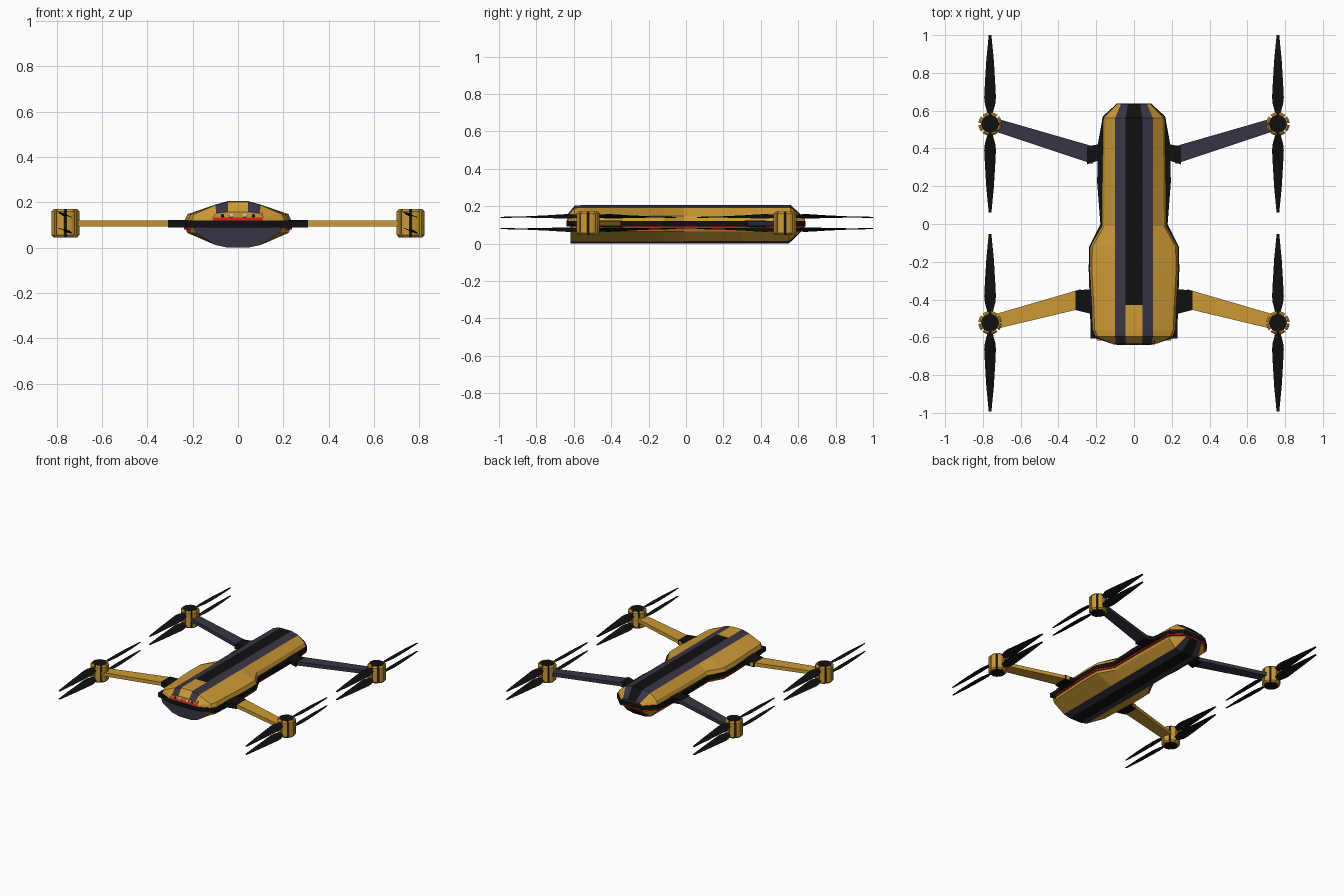
import bpy, bmesh
from math import pi, sin, cos, radians

if "Cube" in bpy.data.objects:
    bpy.data.objects.remove(bpy.data.objects["Cube"])


def mat(name, col):
    m = bpy.data.materials.new(name)
    m.diffuse_color = (*col, 1)
    m.use_nodes = True
    m.node_tree.nodes["Principled BSDF"].inputs["Base Color"].default_value = m.diffuse_color
    return m


GOLD = mat("gold", (0.60, 0.32, 0.035))
SLATE = mat("slate", (0.042, 0.034, 0.058))
BLACK = mat("black", (0.005, 0.005, 0.005))
RED = mat("red", (0.6, 0.012, 0.01))
GREY = mat("light_grey", (0.5, 0.5, 0.5))


def finish(bm, name, mats):
    bmesh.ops.recalc_face_normals(bm, faces=bm.faces)
    me = bpy.data.meshes.new(name)
    bm.to_mesh(me)
    bm.free()
    ob = bpy.data.objects.new(name, me)
    bpy.context.collection.objects.link(ob)
    for m in mats:
        me.materials.append(m)
    return ob


def loft(name, rings, mats, pick=lambda i, j: 0, cap=(0, 0)):
    """Join closed rings of equal length; pick(ring, column) gives the material."""
    bm = bmesh.new()
    vs = [[bm.verts.new(p) for p in r] for r in rings]
    n = len(vs[0])
    for i in range(len(vs) - 1):
        for j in range(n):
            k = (j + 1) % n
            f = bm.faces.new((vs[i][j], vs[i][k], vs[i + 1][k], vs[i + 1][j]))
            f.material_index = pick(i, j)
    bm.faces.new(vs[0]).material_index = cap[0]
    bm.faces.new(vs[-1]).material_index = cap[1]
    return finish(bm, name, mats)


def plate(name, outline, z0, z1, m):
    """Flat plan outline given thickness."""
    return loft(name, [[(x, y, z) for x, y in outline] for z in (z0, z1)], [m])


def both(half):
    return half + [(-x, y) for x, y in reversed(half)]


def shell_ring(y, w, s, base, prof):
    """Half profile (right to centre) mirrored; the last columns are the stripes."""
    pts = [(w, 0), (w - 0.012, prof[0] * s)]
    pts += [(x * min(1, w / 0.13), z * s) for x, z in prof[1:]]
    pts += [(-x, z) for x, z in reversed(pts)]
    return [(x, y, base + z) for x, z in pts]


# column order: side, gold top, slate stripe, black centre, then mirrored
COLS = [0, 0, 1, 2, 1, 0, 0, 0]

# upper body shell
upper = [(-0.632, 0.125, 0.45), (-0.595, 0.205, 0.97), (-0.56, 0.22, 1), (-0.43, 0.225, 1),
         (-0.24, 0.235, 1), (-0.12, 0.232, 1), (-0.01, 0.17, 1), (0.3, 0.168, 1),
         (0.56, 0.163, 1), (0.635, 0.09, 0.2)]
loft("upper_shell",
     [shell_ring(y, w, s, 0.12, [0.028, (0.1, 0.07), (0.045, 0.085)]) for y, w, s in upper],
     [GOLD, SLATE, BLACK],
     lambda i, j: 0 if (i < 3 and COLS[j] == 2) else COLS[j], (0, 1))

# lower body shell
lower = [(-0.617, 0.195, 1), (-0.56, 0.22, 1), (-0.24, 0.235, 1), (-0.12, 0.232, 1),
         (-0.01, 0.17, 1), (0.3, 0.168, 1), (0.55, 0.163, 1), (0.63, 0.09, 0.15)]
loft("lower_shell",
     [shell_ring(y, w, s, 0.09, [-0.025, (0.1, -0.078), (0.045, -0.09)]) for y, w, s in lower],
     [GOLD, SLATE, BLACK], lambda i, j: COLS[j], (1, 1))

# middle band between the shells, and the thin red trim beneath it
band = both([(0.09, -0.64), (0.13, -0.63), (0.2, -0.605), (0.23, -0.605), (0.23, -0.555), (0.24, -0.24),
             (0.238, -0.12), (0.178, 0.0), (0.195, 0.22), (0.192, 0.42), (0.165, 0.57),
             (0.09, 0.638)])
plate("middle_band", band, 0.09, 0.121, BLACK)
trim = both([(0.197, -0.6), (0.223, -0.56), (0.239, -0.24), (0.236, -0.12), (0.174, -0.005),
             (0.174, 0.3), (0.168, 0.56), (0.094, 0.634)])
plate("red_trim", trim, 0.08, 0.0905, RED)

# front sensor panel with its lenses
loft("front_panel", [[(x, -0.638, 0.121), (x, -0.622, 0.156), (x, -0.58, 0.156), (x, -0.58, 0.121)]
                     for x in (-0.11, 0.11)], [RED])
for x, r, m in ((-0.03, 0.009, GREY), (0.03, 0.009, GREY), (-0.068, 0.007, BLACK), (0.068, 0.007, BLACK)):
    bpy.ops.mesh.primitive_cylinder_add(vertices=12, radius=r, depth=0.02,
                                        location=(x, -0.627, 0.139), rotation=(pi / 2 - 0.43, 0, 0))
    ob = bpy.context.object
    ob.name = "front_lens"
    ob.data.materials.append(m)


def motor(name, cx, cy):
    """Black core surrounded by eight chamfered gold segments."""
    bpy.ops.mesh.primitive_cylinder_add(vertices=24, radius=0.047, depth=0.127,
                                        location=(cx, cy, 0.108))
    core = bpy.context.object
    core.name = name + "_core"
    core.data.materials.append(BLACK)
    prof = [(0.044, 0.046), (0.053, 0.046), (0.062, 0.056), (0.062, 0.16), (0.053, 0.17), (0.044, 0.17)]
    bm = bmesh.new()
    for k in range(8):
        rows = []
        for t in (5, 16.5, 28.5, 40):
            a = radians(k * 45 + t)
            rows.append([bm.verts.new((cx + r * cos(a), cy + r * sin(a), z)) for r, z in prof])
        for p, q in zip(rows, rows[1:]):
            for j in range(6):
                bm.faces.new((p[j], p[(j + 1) % 6], q[(j + 1) % 6], q[j]))
        bm.faces.new(rows[0])
        bm.faces.new(rows[-1])
    finish(bm, name + "_segments", [GOLD])


def blade(name, cx, cy, cz, d, drop):
    """Twisted tapering blade pointing along d * y."""
    rings = []
    for r, c, deg in ((0.03, 0.012, 30), (0.07, 0.02, 28), (0.105, 0.03, 24), (0.14, 0.033, 20),
                      (0.22, 0.028, 15), (0.34, 0.02, 10), (0.47, 0.007, 6)):
        a = radians(deg)
        z = cz + drop * r / 0.47
        ring = []
        for u, v in ((-c, 0), (0, 0.003), (c, 0), (0, -0.003)):
            ring.append((cx + d * (u * cos(a) - v * sin(a)), cy + d * r, z + u * sin(a) + v * cos(a)))
        rings.append(ring)
    loft(name, rings, [BLACK])


# arms, mounts, motors and stacked propellers
for s, side in ((1, "right"), (-1, "left")):
    def mx(pts):
        return [(s * x, y) for x, y in pts]
    plate(f"front_mount_{side}", mx([(0.15, -0.34), (0.23, -0.345), (0.31, -0.352), (0.31, -0.455),
                                     (0.23, -0.475), (0.15, -0.475)]), 0.088, 0.123, BLACK)
    plate(f"rear_mount_{side}", mx([(0.13, 0.43), (0.2, 0.42), (0.25, 0.41), (0.25, 0.315),
                                    (0.19, 0.335), (0.13, 0.33)]), 0.088, 0.123, BLACK)
    plate(f"front_arm_{side}", mx([(0.28, -0.345), (0.75, -0.482), (0.75, -0.56), (0.28, -0.448)]),
          0.094, 0.12, GOLD)
    plate(f"rear_arm_{side}", mx([(0.22, 0.412), (0.75, 0.565), (0.75, 0.495), (0.22, 0.318)]),
          0.094, 0.12, SLATE)
    for cy, end in ((-0.523, "front"), (0.53, "rear")):
        motor(f"{end}_motor_{side}", s * 0.762, cy)
        for cz, drop, level in ((0.147, -0.007, "upper"), (0.073, 0.007, "lower")):
            for d in (1, -1):
                blade(f"{end}_{level}_blade_{side}", s * 0.762, cy, cz, d, drop)
